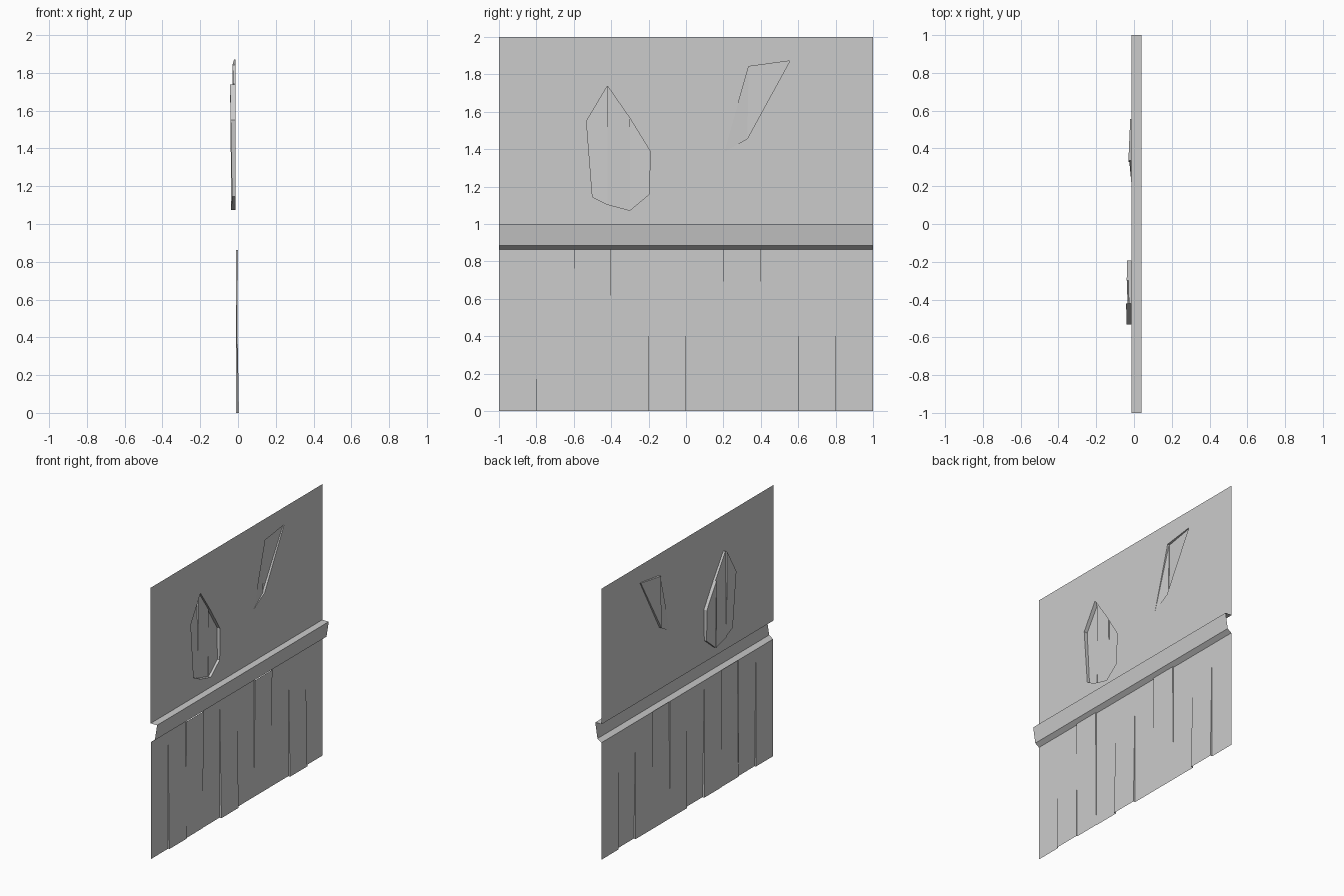
import bpy, bmesh
from mathutils import Vector

if "Cube" in bpy.data.objects:
    bpy.data.objects.remove(bpy.data.objects["Cube"])

WALL_X = -0.012


def finish(name, bm):
    bm.normal_update()
    me = bpy.data.meshes.new(name)
    bm.to_mesh(me)
    bm.free()
    ob = bpy.data.objects.new(name, me)
    bpy.context.collection.objects.link(ob)
    return ob


def face(bm, pts, toward=None):
    f = bm.faces.new([bm.verts.new(p) for p in pts])
    f.normal_update()
    if toward is not None and f.normal.dot(Vector(toward)) < 0:
        f.normal_flip()
    return f


# Outlines of the broken plaster patches, as (y, z)
big_hole = [(-.42, 1.738), (-.30, 1.565), (-.192, 1.39), (-.196, 1.16),
            (-.30, 1.073), (-.42, 1.105), (-.50, 1.145), (-.532, 1.55)]
small_hole = [(.205, 1.385), (.335, 1.842), (.555, 1.872), (.328, 1.457)]

# Plaster sheet with the two openings
bm = bmesh.new()
edges = []
for loop in ([(-1, 1), (1, 1), (1, 2), (-1, 2)], big_hole, small_hole):
    vs = [bm.verts.new((WALL_X, y, z)) for y, z in loop]
    edges += [bm.edges.new((vs[i - 1], vs[i])) for i in range(len(vs))]
bmesh.ops.triangle_fill(bm, edges=edges, use_beauty=True, normal=(1, 0, 0))
for f in bm.faces:
    f.normal_update()
    if f.normal.x < 0:
        f.normal_flip()
bmesh.ops.dissolve_limit(bm, angle_limit=0.01, verts=bm.verts, edges=bm.edges)
bmesh.ops.triangulate(bm, faces=bm.faces)
finish("plaster_wall", bm)


# Recessed boards behind an opening: each piece is (outline indices, depth function)
def recess(name, outline, pieces):
    bm = bmesh.new()
    n = len(outline)
    cy = sum(p[0] for p in outline) / n
    cz = sum(p[1] for p in outline) / n
    for ids, depth in pieces:
        face(bm, [(depth(*outline[i]), *outline[i]) for i in ids], (1, 0, 0))
        for a, b in zip(ids, ids[1:] + ids[:1]):
            if (b - a) % n != 1:
                continue  # seam between boards
            p, q = outline[a], outline[b]
            inward = (0, cy - (p[0] + q[0]) / 2, cz - (p[1] + q[1]) / 2)
            face(bm, [(WALL_X, *p), (WALL_X, *q), (depth(*q), *q), (depth(*p), *p)], inward)
    # Steps between neighbouring boards
    for (ia, da), (ib, db) in zip(pieces, pieces[1:]):
        a, b = [outline[i] for i in ia if i in ib]
        face(bm, [(da(*a), *a), (da(*b), *b), (db(*b), *b), (db(*a), *a)])
    return finish(name, bm)


def outer(y, z):
    return -.030 - .012 * (z - 1.073) / .665


def middle(y, z):
    return -.036 + .008 * (z - 1.073) / .6


recess("large_patch_boards", big_hole,
       [([5, 6, 7, 0], outer), ([0, 1, 4, 5], middle), ([1, 2, 3, 4], outer)])
recess("small_patch_boards", small_hole,
       [([0, 1, 3], lambda y, z: -.013 - .012 * (y - .205) / .13),
        ([1, 2, 3], lambda y, z: -.030 + .010 * (y - .33) / .225)])

# Dado rail, open at both ends
bm = bmesh.new()
profile = [(WALL_X, 1.0), (.04, 1.0), (.022, .885), (-.01, .863)]
for (x0, z0), (x1, z1) in zip(profile, profile[1:]):
    face(bm, [(x0, -1, z0), (x1, -1, z1), (x1, 1, z1), (x0, 1, z0)], (z0 - z1, 0, x1 - x0))
finish("dado_rail", bm)

# Lower boards: slight outward lean at bottom or top, as (bottom, top)
B = -.01
leans = [(B, B), (.0, B), (-.007, .0), (B, B), (.005, B),
         (B, B), (B, .0), (B, B), (.005, B), (B, B)]
bm = bmesh.new()
for i, (lo, hi) in enumerate(leans):
    y = -1 + .2 * i
    face(bm, [(lo, y, 0), (lo, y + .2, 0), (hi, y + .2, .863), (hi, y, .863)], (1, 0, 0))
    if i:
        plo, phi = leans[i - 1]
        corners = []
        for p in [(plo, y, 0), (lo, y, 0), (hi, y, .863), (phi, y, .863)]:
            if p not in corners:
                corners.append(p)
        if len(corners) > 2:
            face(bm, corners, (0, plo + phi - lo - hi, 0))
finish("lower_boards", bm)
